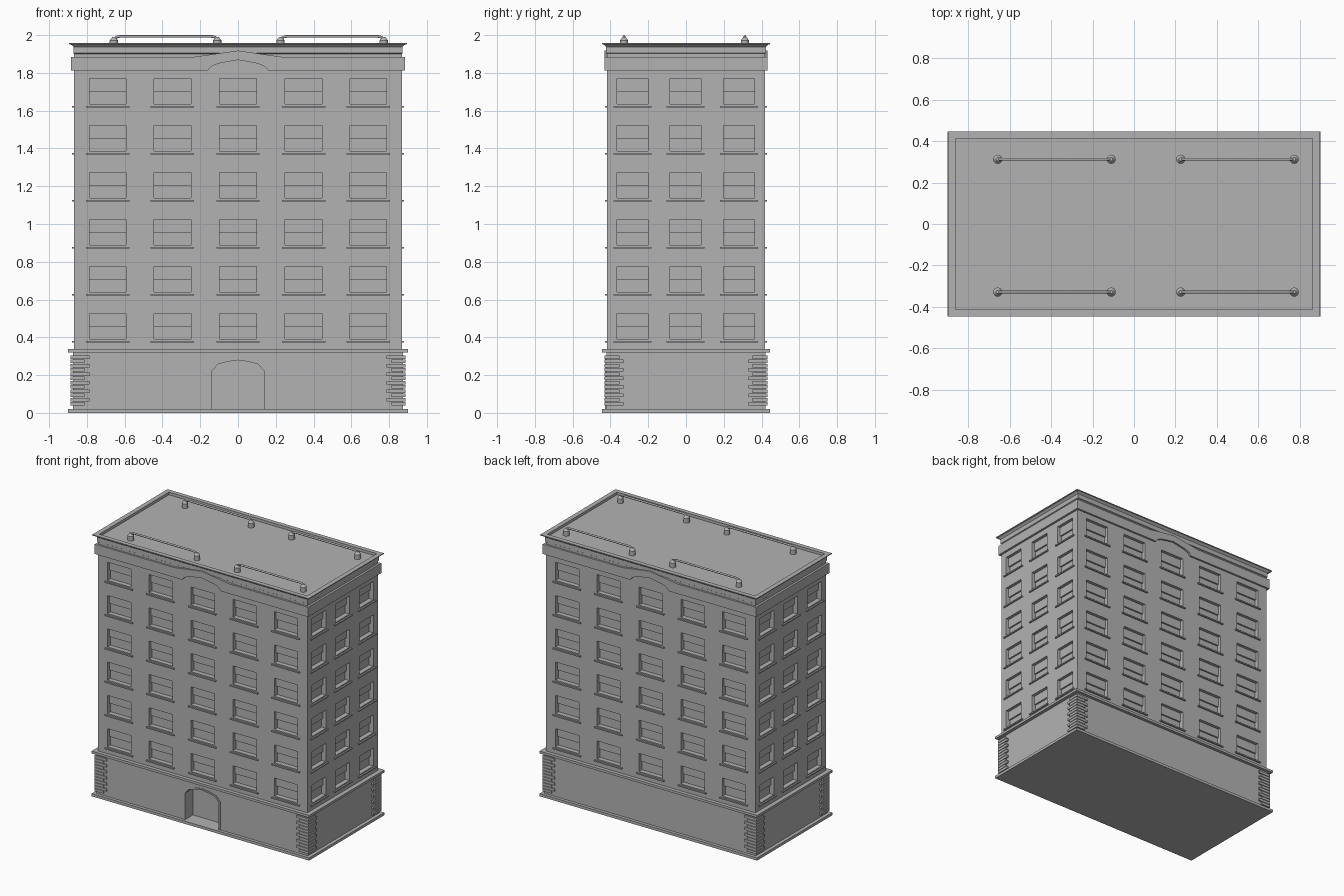
import bpy, bmesh, math
from mathutils import Matrix, Vector

if "Cube" in bpy.data.objects:
    bpy.data.objects.remove(bpy.data.objects["Cube"], do_unlink=True)

stone = bpy.data.materials.new("grey stone")
stone.use_nodes = True
GREY = (0.45, 0.45, 0.45, 1)
stone.diffuse_color = GREY
stone.node_tree.nodes["Principled BSDF"].inputs["Base Color"].default_value = GREY


def finish(name, bm, fix=True):
    if fix:
        bmesh.ops.recalc_face_normals(bm, faces=bm.faces)
    me = bpy.data.meshes.new(name)
    bm.to_mesh(me)
    bm.free()
    me.materials.append(stone)
    ob = bpy.data.objects.new(name, me)
    bpy.context.collection.objects.link(ob)
    return ob


def add_box(bm, x, y, z):
    """Box from three (min, max) pairs."""
    mid = [(a + b) / 2 for a, b in (x, y, z)]
    size = [abs(b - a) for a, b in (x, y, z)]
    m = Matrix.Translation(mid) @ Matrix.Diagonal((*size, 1))
    return bmesh.ops.create_cube(bm, size=1, matrix=m)["verts"]


def add_prism(bm, pts, y0, y1):
    """Outline in x and z, extruded along y."""
    f = bm.faces.new([bm.verts.new((x, y0, z)) for x, z in pts])
    new = bmesh.ops.extrude_face_region(bm, geom=[f])["geom"]
    bmesh.ops.translate(bm, vec=(0, y1 - y0, 0),
                        verts=[v for v in new if isinstance(v, bmesh.types.BMVert)])


def stepped(name, loops):
    """Solid through successive (half x, half y, z) rectangles."""
    bm = bmesh.new()
    rows = [[bm.verts.new((sx * hx, sy * hy, z))
             for sx, sy in ((-1, -1), (1, -1), (1, 1), (-1, 1))] for hx, hy, z in loops]
    for a, b in zip(rows, rows[1:]):
        for i in range(4):
            j = (i + 1) % 4
            bm.faces.new((a[i], a[j], b[j], b[i]))
    bm.faces.new(rows[0][::-1])
    bm.faces.new(rows[-1])
    return finish(name, bm)


HX, HY = 0.867, 0.418
SILLS = [0.39 + 0.249 * i for i in range(6)]
WIN_H, DEPTH = 0.135, 0.035
LONG = (HX, HY, (-0.69, -0.347, 0, 0.347, 0.69), 0.097)
SHORT = (HY, HX, (-0.283, -0.003, 0.28), 0.082)

# Upper walls with recessed windows, sashes and sills
walls, sashes, sills = bmesh.new(), bmesh.new(), bmesh.new()
for k in range(4):
    half, off, centres, w = SHORT if k % 2 else LONG
    turn = Matrix.Rotation(k * math.pi / 2, 4, "Z")
    us = [-half] + [c + s * w for c in centres for s in (-1, 1)] + [half]
    zs = [0.33] + [z + d for z in SILLS for d in (0, WIN_H)] + [1.94]
    grid = [[walls.verts.new(turn @ Vector((u, -off, z))) for u in us] for z in zs]
    panes = []
    for r in range(len(zs) - 1):
        for c in range(len(us) - 1):
            f = walls.faces.new((grid[r][c], grid[r][c + 1], grid[r + 1][c + 1], grid[r + 1][c]))
            if r % 2 and c % 2:
                panes.append(f)
    walls.normal_update()
    bmesh.ops.inset_individual(walls, faces=panes, thickness=0, depth=-DEPTH)
    for z in SILLS:
        for c in centres:
            new = add_box(sashes, (c - w, c + w), (-off + 0.023, -off + DEPTH + 0.005),
                          (z + WIN_H / 2, z + WIN_H))
            bmesh.ops.transform(sashes, matrix=turn, verts=new)
            new = add_box(sills, (c - w - 0.018, c + w + 0.018), (-off - 0.011, -off + 0.01),
                          (z - 0.018, z - 0.009))
            bmesh.ops.transform(sills, matrix=turn, verts=new)
bmesh.ops.remove_doubles(walls, verts=walls.verts, dist=1e-5)
finish("upper_walls", walls, fix=False)
finish("window_sashes", sashes)
finish("window_sills", sills)

# Ground floor: front slab with an arched opening, solid body behind
BX, BY = 0.874, 0.422
right_arch = [(0.14, 0.015), (0.14, 0.22), (0.105, 0.258), (0.05, 0.272)]


def arch(grow):
    r = [(x + grow, z + (grow if z > 0.1 else 0)) for x, z in right_arch]
    return r + [(0, 0.279 + grow)] + [(-x, z) for x, z in reversed(r)]


bm = bmesh.new()
add_prism(bm, [(BX, 0.01), (BX, 0.33), (-BX, 0.33), (-BX, 0.01)] + arch(0)[::-1], -BY, -BY + 0.09)
add_box(bm, (-BX, BX), (-BY + 0.09, BY), (0.01, 0.33))
finish("ground_floor", bm)

bm = bmesh.new()
add_prism(bm, arch(0.01) + arch(0)[::-1], -BY - 0.006, -BY + 0.02)
finish("door_surround", bm)

stepped("plinth", [(0.9, 0.445, 0), (0.9, 0.445, 0.02)])
stepped("ground_floor_ledge", [(0.9, 0.445, 0.32), (0.9, 0.445, 0.338)])

# Corner stones in alternating lengths
bm = bmesh.new()
QX, QY, COURSE = 0.887, 0.432, 0.0225
for sx in (-1, 1):
    for sy in (-1, 1):
        for i in range(12):
            z = 0.038 + i * COURSE
            a, b = (0.1, 0.08) if i % 2 else (0.075, 0.1)
            add_box(bm, (sx * (QX - a), sx * QX), (sy * (QY - b), sy * QY), (z, z + COURSE - 0.004))
finish("corner_stones", bm)

# Cornice band, rising to a shallow pediment on the long sides
top = [(0.23, 1.885), (0.07, 1.908), (0, 1.918)]
low = [(0.16, 1.812), (0.145, 1.832), (0.11, 1.848), (0.05, 1.86), (0, 1.868)]


def mirrored(pts):
    return pts + [(-x, z) for x, z in reversed(pts[:-1])]


bm = bmesh.new()
outline = ([(0.883, 1.812), (0.883, 1.885)] + mirrored(top)
           + [(-0.883, 1.885), (-0.883, 1.812)] + mirrored(low)[::-1])
for s in (-1, 1):
    add_prism(bm, outline, s * 0.41, s * 0.432)
    add_box(bm, (s * 0.855, s * 0.883), (-0.41, 0.41), (1.812, 1.885))
finish("cornice_band", bm)

# Flared roof edge with a sunken roof deck
stepped("roof", [(0.865, 0.416, 1.9), (0.871, 0.424, 1.905), (0.871, 0.424, 1.938),
                 (0.884, 0.436, 1.95), (0.895, 0.445, 1.952), (0.895, 0.445, 1.958),
                 (0.86, 0.412, 1.958), (0.86, 0.412, 1.938)])

# Roof rails: stubby posts joined by bent pipes
posts = bmesh.new()
pipes = bpy.data.curves.new("roof_rails", "CURVE")
pipes.dimensions = "3D"
pipes.bevel_depth = 0.007
pipes.bevel_resolution = 2
pipes.use_fill_caps = True
for y in (-0.328, 0.312):
    for x0, x1 in ((-0.657, -0.11), (0.225, 0.772)):
        for x in (x0, x1):
            for r1, r2, z0, z1 in ((0.022, 0.022, 1.935, 1.972), (0.022, 0.008, 1.972, 1.99)):
                bmesh.ops.create_cone(posts, cap_ends=True, segments=16, radius1=r1, radius2=r2,
                                      depth=z1 - z0, matrix=Matrix.Translation((x, y, (z0 + z1) / 2)))
        path = [(x0, 1.965), (x0 + 0.003, 1.98), (x0 + 0.012, 1.989), (x0 + 0.03, 1.993)]
        path += [(x0 + x1 - x, z) for x, z in reversed(path)]
        sp = pipes.splines.new("POLY")
        sp.points.add(len(path) - 1)
        for p, (x, z) in zip(sp.points, path):
            p.co = (x, y, z, 1)
pipes.materials.append(stone)
rails = bpy.data.objects.new("roof_rails", pipes)
bpy.context.collection.objects.link(rails)
post_ob = finish("rail_posts", posts)

# Smooth shading on the round parts only
bpy.ops.object.select_all(action="DESELECT")
post_ob.select_set(True)
bpy.context.view_layer.objects.active = post_ob
bpy.ops.object.shade_smooth_by_angle(angle=math.radians(35))
